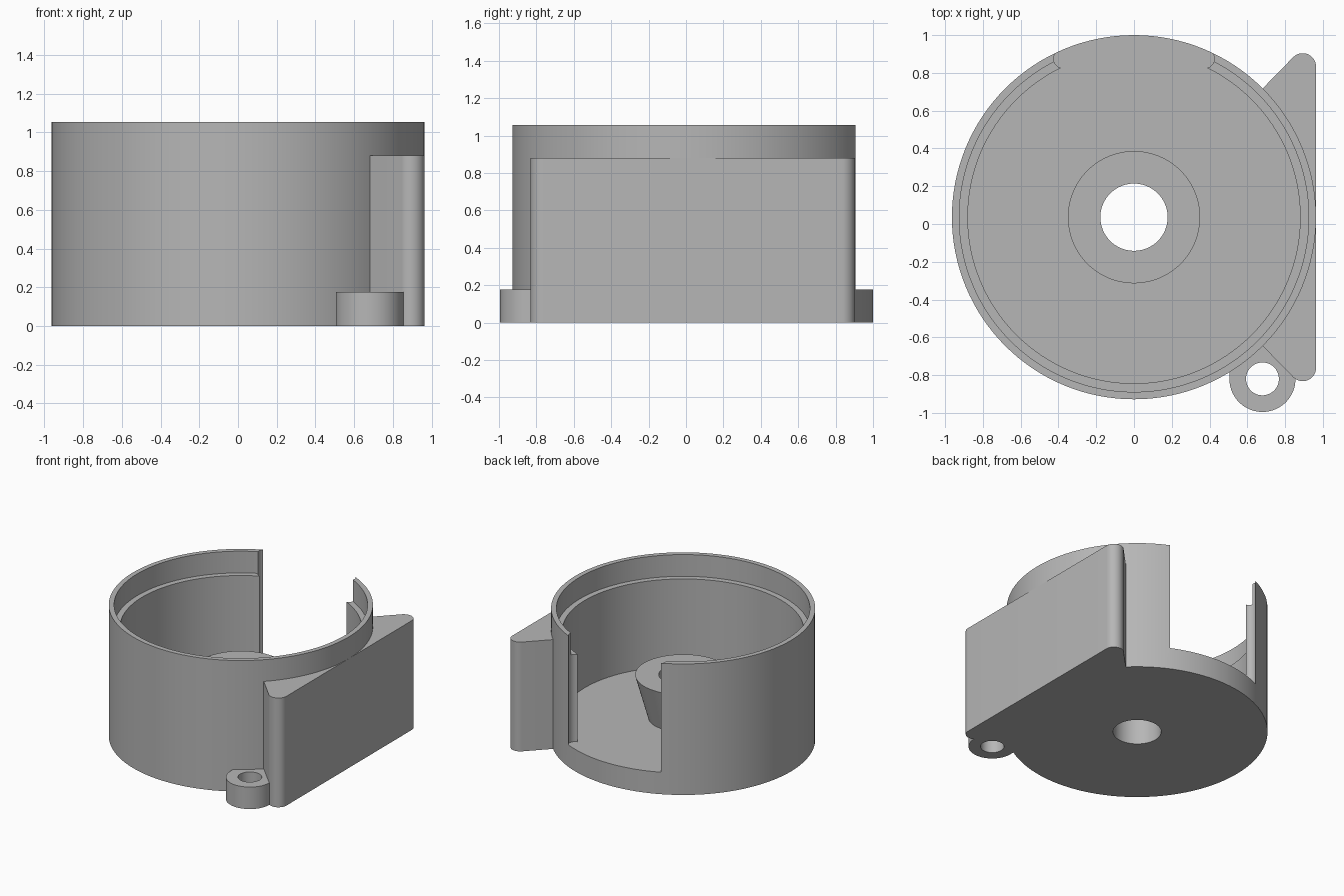
import bpy, bmesh
from math import sin, cos, pi, radians

CY = 0.036        # centre of the round body in y
R = 0.964         # outer radius
FLOOR = 0.177     # top of floor, also height of the screw lug
LEDGE = 0.88      # top of inner ledge, also height of the side block
TOP = 1.055
SEGMENTS = 128

cube = bpy.data.objects.get("Cube")
if cube:
    bpy.data.objects.remove(cube, do_unlink=True)

grey = bpy.data.materials.new("plain grey")
grey.use_nodes = True
grey.diffuse_color = (0.47, 0.47, 0.47, 1)
grey.node_tree.nodes["Principled BSDF"].inputs["Base Color"].default_value = grey.diffuse_color


def add_object(name, bm):
    bmesh.ops.recalc_face_normals(bm, faces=bm.faces)
    mesh = bpy.data.meshes.new(name)
    bm.to_mesh(mesh)
    bm.free()
    obj = bpy.data.objects.new(name, mesh)
    bpy.context.collection.objects.link(obj)
    return obj


def lathe(name, profile):
    """Spin a closed (radius, height) profile into a ring-shaped solid."""
    bm = bmesh.new()
    rings = []
    for i in range(SEGMENTS):
        a = 2 * pi * i / SEGMENTS
        rings.append([bm.verts.new((r * cos(a), CY + r * sin(a), z)) for r, z in profile])
    n = len(profile)
    for i in range(SEGMENTS):
        p, q = rings[i], rings[(i + 1) % SEGMENTS]
        for j in range(n):
            k = (j + 1) % n
            bm.faces.new((p[j], q[j], q[k], p[k]))
    return add_object(name, bm)


def prism(name, outline, bottom, top):
    """Extrude a flat outline from bottom to top."""
    bm = bmesh.new()
    face = bm.faces.new([bm.verts.new((x, y, bottom)) for x, y in outline])
    out = bmesh.ops.extrude_face_region(bm, geom=[face])
    moved = [v for v in out["geom"] if isinstance(v, bmesh.types.BMVert)]
    bmesh.ops.translate(bm, verts=moved, vec=(0, 0, top - bottom))
    return add_object(name, bm)


def arc(cx, cy, r, start, end, steps):
    angles = [radians(start + (end - start) * i / steps) for i in range(steps + 1)]
    return [(cx + r * cos(a), cy + r * sin(a)) for a in angles]


def select(obj):
    bpy.ops.object.select_all(action="DESELECT")
    obj.select_set(True)
    bpy.context.view_layer.objects.active = obj


def cut(obj, cutter):
    mod = obj.modifiers.new("cut", "BOOLEAN")
    mod.operation = "DIFFERENCE"
    mod.solver = "EXACT"
    mod.object = cutter
    select(obj)
    bpy.ops.object.modifier_apply(modifier=mod.name)
    bpy.data.objects.remove(cutter, do_unlink=True)


def finish(obj):
    obj.data.materials.clear()
    obj.data.materials.append(grey)
    select(obj)
    bpy.ops.object.shade_smooth_by_angle(angle=radians(25))


# Round housing: floor, flared hub with through hole, stepped wall
housing = lathe("housing", [
    (0.178, 0), (R, 0), (R, TOP), (0.925, TOP), (0.925, LEDGE),
    (0.88, LEDGE), (0.88, FLOOR), (0.255, FLOOR), (0.35, 0.52), (0.178, 0.52)])

# Opening at the back, with a round groove down each side
half = [(0.375, 0.6)] + arc(0.375, 0.875, 0.05, -90, 90, 20) + [(0.375, 1.2)]
opening = half + [(-x, y) for x, y in reversed(half)]
cut(housing, prism("opening_cutter", opening, FLOOR, 1.3))

# Side block: radial flanks, rounded corners, flat outer face
corner, cx, dy = 0.071, 0.893, 0.797
block = prism("side_block",
              arc(0, CY, 0.94, 45, -45, 32)
              + arc(cx, CY - dy, corner, -135, 0, 16)
              + arc(cx, CY + dy, corner, 0, 135, 16), 0, LEDGE)

# Screw lug beside the block
lx, ly, lr = 0.68, -0.82, 0.175
lug = prism("screw_lug",
            arc(lx, ly, lr, 180, 360, 40)
            + [(lx + lr, -0.66), (0.66, -0.63), (lx - lr, -0.72)], 0, FLOOR)
cut(lug, prism("lug_hole_cutter", arc(lx, ly, 0.087, 0, 354, 59), -0.1, 0.3))

for part in (housing, block, lug):
    finish(part)
